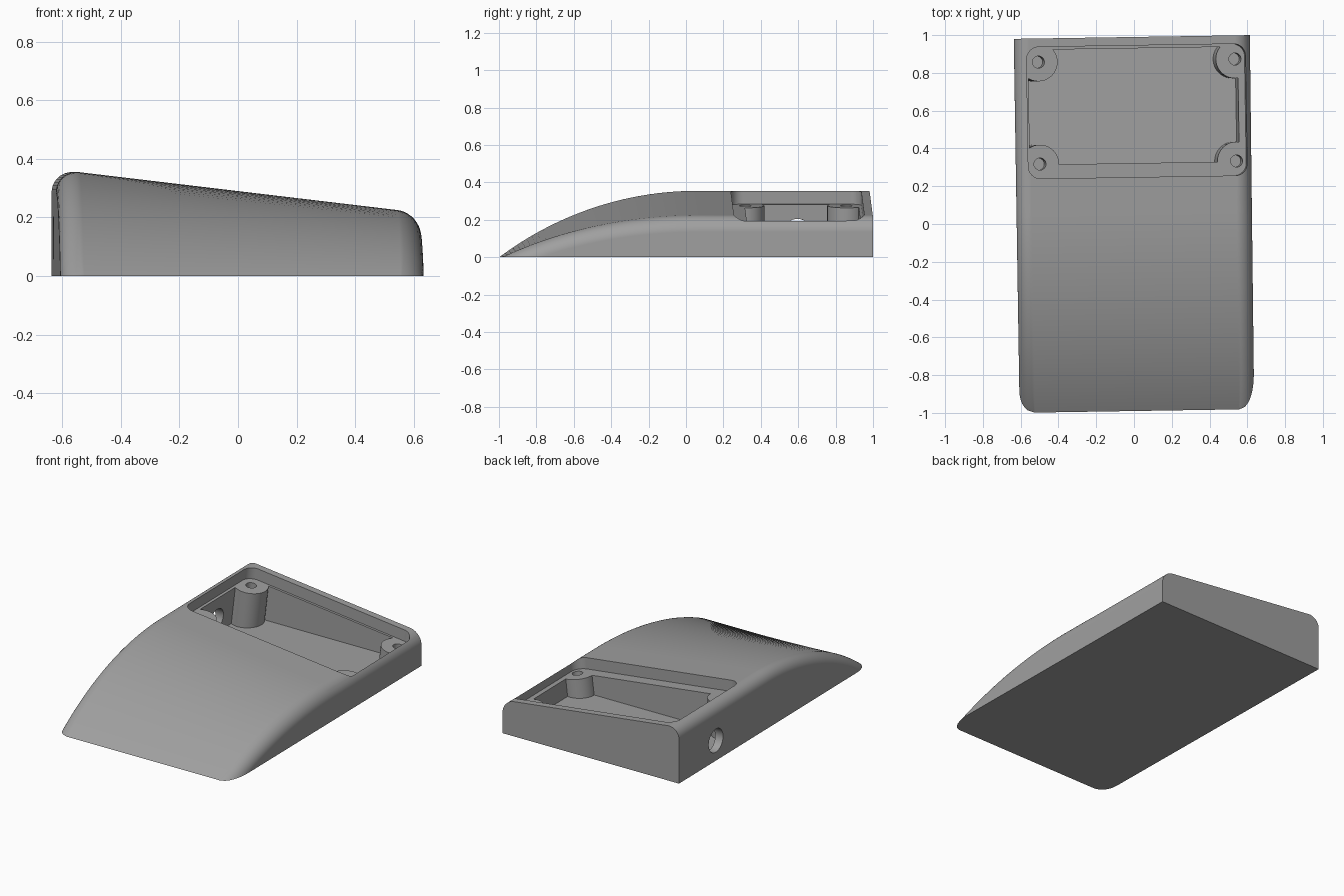
import bpy, bmesh, math
from mathutils import Matrix, Vector

if "Cube" in bpy.data.objects:
    bpy.data.objects.remove(bpy.data.objects["Cube"])

SLOPE, MID_H, FILLET = 0.119, 0.29, 0.08
FRONT, BACK, CREST, DROP = -0.99, 0.99, 0.07, 0.35
LEDGE = 0.073          # recess depth below the sloping top
FLOOR = 0.04           # cavity floor height
TURN = Matrix.Rotation(math.radians(0.9), 4, 'Z')
TILT = Matrix.Translation((0, 0, MID_H - LEDGE)) @ Matrix.Rotation(math.atan(SLOPE), 4, 'Y')

grey = bpy.data.materials.new("mid_grey")
grey.diffuse_color = (0.35, 0.35, 0.35, 1)
grey.use_nodes = True
grey.node_tree.nodes["Principled BSDF"].inputs["Base Color"].default_value = grey.diffuse_color


def make_object(name, bm):
    bmesh.ops.recalc_face_normals(bm, faces=bm.faces)
    mesh = bpy.data.meshes.new(name)
    bm.to_mesh(mesh)
    bm.free()
    mesh.materials.append(grey)
    ob = bpy.data.objects.new(name, mesh)
    bpy.context.collection.objects.link(ob)
    return ob


def prism(name, outline, z0, z1, matrix):
    """Extrude a 2D outline from z0 to z1, then place it."""
    bm = bmesh.new()
    face = bm.faces.new([bm.verts.new((x, y, z0)) for x, y in outline])
    ext = bmesh.ops.extrude_face_region(bm, geom=[face])
    top = [v for v in ext["geom"] if isinstance(v, bmesh.types.BMVert)]
    bmesh.ops.translate(bm, verts=top, vec=(0, 0, z1 - z0))
    bmesh.ops.transform(bm, matrix=matrix, verts=bm.verts)
    return make_object(name, bm)


def circle(cx, cy, r, n=40):
    return [(cx + r * math.cos(2 * math.pi * i / n), cy + r * math.sin(2 * math.pi * i / n))
            for i in range(n)]


def rounded_rect(x0, x1, y0, y1, r, n=8):
    pts = []
    for k, (cx, cy) in enumerate([(x1 - r, y1 - r), (x0 + r, y1 - r), (x0 + r, y0 + r), (x1 - r, y0 + r)]):
        for i in range(n + 1):
            a = math.pi / 2 * (k + i / n)
            pts.append((cx + r * math.cos(a), cy + r * math.sin(a)))
    return pts


def boolean(target, cutter, operation='DIFFERENCE'):
    mod = target.modifiers.new("cut", 'BOOLEAN')
    mod.operation, mod.solver, mod.object = operation, 'EXACT', cutter
    bpy.context.view_layer.objects.active = target
    bpy.ops.object.modifier_apply(modifier=mod.name)
    bpy.data.objects.remove(cutter)


def rise(y):
    """Share of the full height: an arc from the front edge up to the crest."""
    if y >= CREST:
        return 1.0
    run = CREST - FRONT
    rad = (run * run + DROP * DROP) / (2 * DROP)
    d = CREST - y
    return max(0.0, 1 - (rad - math.sqrt(rad * rad - d * d)) / DROP)


def section(y, n=10):
    """Cross-section: flat bottom, upright sides, rounded shoulders, sloping top."""
    f = rise(y)
    sides = []
    for s in (-1, 1):
        w = 0.621 + (0.008 * (y - FRONT) / 2 if s > 0 else 0)
        h = (MID_H - SLOPE * s * (w - FILLET)) * f
        t0 = math.asin(max(0.0, 1 - h / FILLET))
        pts = []
        for i in range(n + 1):
            t = t0 + (math.pi / 2 - t0) * i / n
            x = s * (w - FILLET * (1 - math.cos(t)))
            z = (MID_H - SLOPE * x) * f - FILLET * (1 - math.sin(t))
            pts.append(Vector((x, y, max(0.0, z))))
        sides.append([Vector((pts[0].x, y, 0))] + pts)
    return sides[0] + sides[1][::-1]


# Wedge-shaped body, lofted from front to back
ys = [FRONT + (CREST - FRONT) * (i / 32) ** 1.3 for i in range(33)] + [BACK]
bm = bmesh.new()
rows = [[bm.verts.new(p) for p in section(y)] for y in ys]
for a, b in zip(rows, rows[1:]):
    for i in range(len(a) - 1):
        bm.faces.new((a[i], a[i + 1], b[i + 1], b[i]))
    bm.faces.new((a[-1], a[0], b[0], b[-1]))
bm.faces.new(rows[-1])
bmesh.ops.remove_doubles(bm, verts=bm.verts, dist=0.0002)
body = make_object("enclosure_body", bm)

# Shallow recess for a lid, square to the sloping top
boolean(body, prism("recess_cutter", rounded_rect(-0.567, 0.603, 0.248, 0.945, 0.065), 0, 0.3, TILT))

# Deep cavity with corner screw posts left standing and a level floor
posts = [(x, y) for x in (-0.496, 0.552) for y in (0.325, 0.865)]
cavity = prism("cavity_cutter", [(-0.55, 0.322), (0.567, 0.322), (0.567, 0.93), (-0.55, 0.93)],
               -0.5, 0.02, TILT)
for x, y in posts:
    boolean(cavity, prism("post_shape", circle(x, y, 0.102), -0.8, 0.3, TILT))
boolean(cavity, prism("floor_level", [(-1, -1), (1, -1), (1, 2), (-1, 2)], FLOOR, 1, Matrix()),
        'INTERSECT')
boolean(body, cavity)

# Blind screw holes in the posts
for x, y in posts:
    boolean(body, prism("screw_hole_cutter", circle(x, y, 0.032, 24), -0.08, 0.05, TILT))

# Round cable hole through the left wall
side = Matrix.Translation((0, 0.605, 0.13)) @ Matrix.Rotation(math.pi / 2, 4, 'Y')
boolean(body, prism("cable_hole_cutter", circle(0, 0, 0.075), -0.8, -0.45, side))

# Slight turn of the whole body, smooth shading with sharp edges kept
body.data.transform(TURN)
bpy.ops.object.select_all(action='DESELECT')
body.select_set(True)
bpy.context.view_layer.objects.active = body
bpy.ops.object.shade_smooth_by_angle(angle=math.radians(30))
body.modifiers.new("even_shading", 'WEIGHTED_NORMAL').keep_sharp = True
